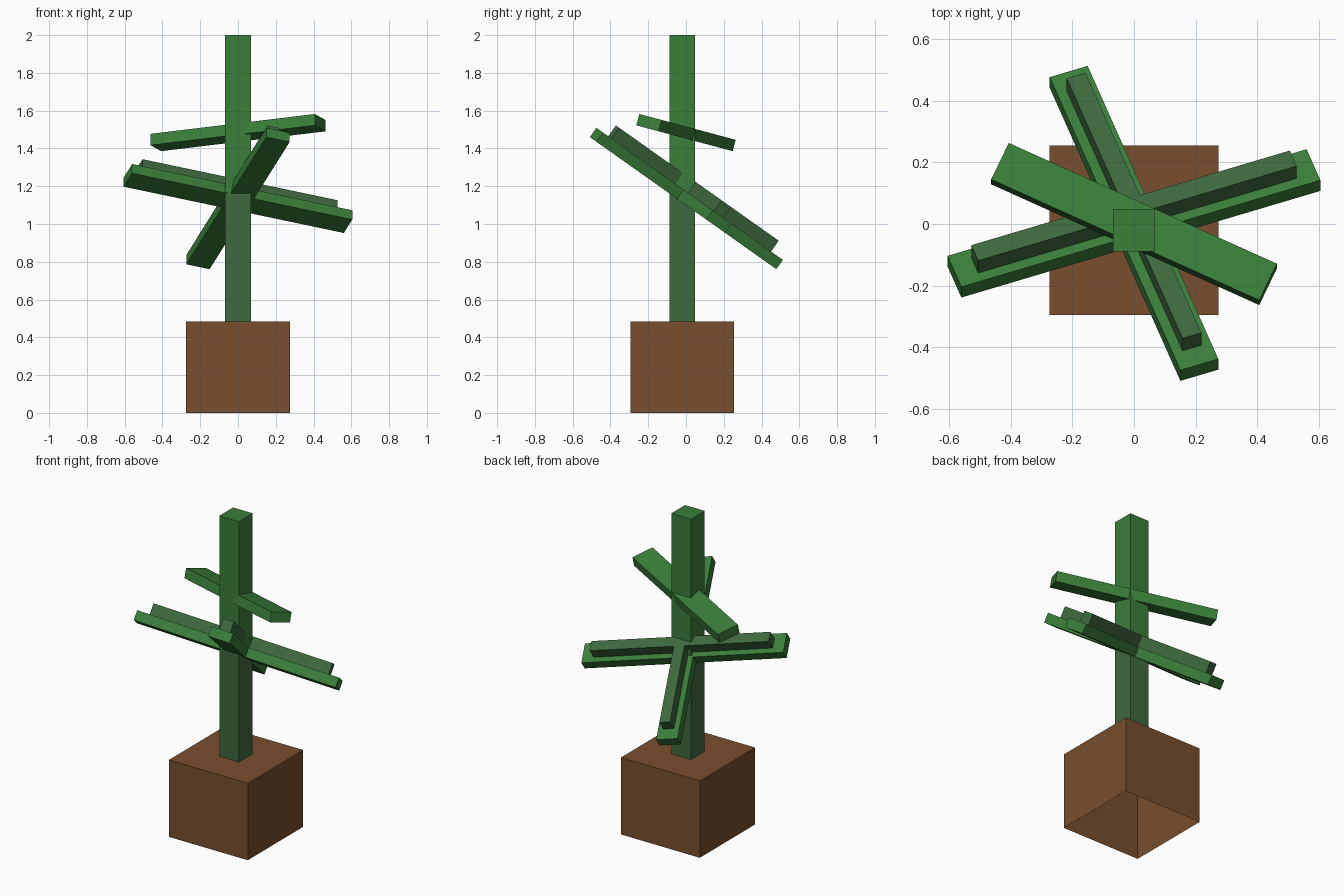
import bpy, bmesh
from math import radians
from mathutils import Matrix, Vector

if "Cube" in bpy.data.objects:
    bpy.data.objects.remove(bpy.data.objects["Cube"])


def material(name, rgb):
    m = bpy.data.materials.new(name)
    m.diffuse_color = (*rgb, 1)
    m.use_nodes = True
    m.node_tree.nodes["Principled BSDF"].inputs["Base Color"].default_value = m.diffuse_color
    return m


BROWN = material("pot_brown", (0.19, 0.076, 0.027))
GREEN = material("leaf_green", (0.042, 0.21, 0.042))
DULL = material("stem_green", (0.048, 0.14, 0.048))


def box(name, size, centre, mat, tilt=0, spin=0, open_bottom=False):
    """Box spun about its own z, then tilted about x (degrees)."""
    bm = bmesh.new()
    bmesh.ops.create_cube(bm, size=1, matrix=Matrix.Diagonal((*size, 1)))
    if open_bottom:
        low = [f for f in bm.faces if f.normal.z < -0.9]
        bmesh.ops.delete(bm, geom=low, context='FACES_ONLY')
    rot = Matrix.Rotation(radians(tilt), 4, 'X') @ Matrix.Rotation(radians(spin), 4, 'Z')
    bm.transform(Matrix.Translation(centre) @ rot)
    me = bpy.data.meshes.new(name)
    bm.to_mesh(me)
    bm.free()
    me.materials.append(mat)
    ob = bpy.data.objects.new(name, me)
    bpy.context.collection.objects.link(ob)
    return ob


# Pot, open underneath
POT_Y = -0.02
POT_H = 0.485
box("pot", (0.55, 0.55, POT_H), (0, POT_Y, POT_H / 2), BROWN, open_bottom=True)

# Trunk in two colours
SPLIT = 1.155
for name, z0, z1, mat in (("lower_trunk", POT_H, SPLIT, DULL),
                          ("upper_trunk", SPLIT, 2.0, GREEN)):
    box(name, (0.137, 0.137, z1 - z0), (0, POT_Y, (z0 + z1) / 2), mat)

# Tilted cross of wide leaves with narrow stems lying on top
TILT = -35.3
centre = Vector((0, 0.002, 1.135))
normal = Matrix.Rotation(radians(TILT), 3, 'X') @ Vector((0, 0, 1))
for i, spin in enumerate((20, 110)):
    box(f"leaf_{i + 1}", (1.24, 0.131, 0.06), centre, GREEN, TILT, spin)
    box(f"leaf_stem_{i + 1}", (1.10, 0.065, 0.075), centre + normal * 0.0625,
        DULL, TILT, spin)

# Single upper leaf
box("upper_leaf", (0.96, 0.135, 0.062), (0, 0, 1.484), GREEN, -15, -25)
